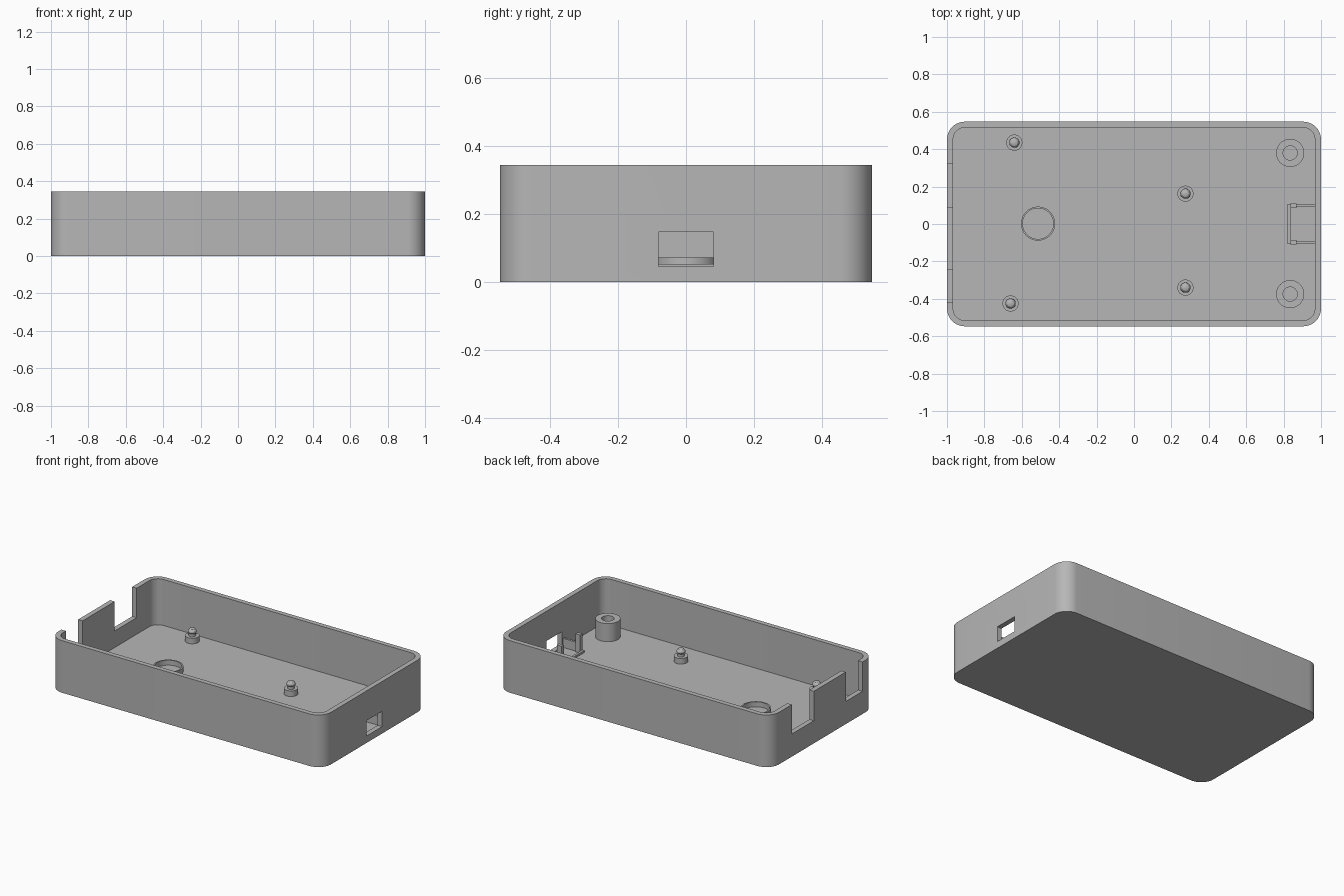
import bpy, bmesh, math

if "Cube" in bpy.data.objects:
    bpy.data.objects.remove(bpy.data.objects["Cube"])

WALL_H, FLOOR = 0.345, 0.04

grey = bpy.data.materials.new("plain grey")
grey.diffuse_color = (0.47, 0.47, 0.47, 1)
grey.use_nodes = True
grey.node_tree.nodes["Principled BSDF"].inputs["Base Color"].default_value = grey.diffuse_color


def finish(name, bm):
    """Turn a bmesh into a grey object with sharp edges kept."""
    bmesh.ops.recalc_face_normals(bm, faces=bm.faces)
    me = bpy.data.meshes.new(name)
    bm.to_mesh(me)
    bm.free()
    me.materials.append(grey)
    ob = bpy.data.objects.new(name, me)
    bpy.context.collection.objects.link(ob)
    return ob


def smooth(ob):
    bpy.ops.object.select_all(action='DESELECT')
    ob.select_set(True)
    bpy.context.view_layer.objects.active = ob
    bpy.ops.object.shade_smooth_by_angle(angle=math.radians(30))


def box(name, x0, x1, y0, y1, z0, z1):
    bm = bmesh.new()
    bmesh.ops.create_cube(bm, size=1)
    for v in bm.verts:
        v.co = (x1 if v.co.x > 0 else x0, y1 if v.co.y > 0 else y0,
                z1 if v.co.z > 0 else z0)
    return finish(name, bm)


def rounded_rect(hx, hy, r, n=10):
    pts = []
    for q, (sx, sy) in enumerate([(1, 1), (-1, 1), (-1, -1), (1, -1)]):
        for i in range(n + 1):
            a = math.pi / 2 * (q + i / n)
            pts.append((sx * (hx - r) + r * math.cos(a),
                        sy * (hy - r) + r * math.sin(a)))
    return pts


def lathe(name, x, y, profile, n=40, closed=False):
    """Revolve (radius, z) points around a vertical axis at x, y."""
    bm = bmesh.new()
    rings = [[bm.verts.new((x + r * math.cos(2 * math.pi * i / n),
                            y + r * math.sin(2 * math.pi * i / n), z))
              for i in range(n)] for r, z in profile]
    pairs = list(zip(rings, rings[1:]))
    if closed:
        pairs.append((rings[-1], rings[0]))
    else:
        bm.faces.new(rings[0])
        bm.faces.new(rings[-1])
    for a, b in pairs:
        for i in range(n):
            j = (i + 1) % n
            bm.faces.new((a[i], a[j], b[j], b[i]))
    ob = finish(name, bm)
    smooth(ob)
    return ob


# Tray: outer wall, rim, inner wall and floor from rounded rectangles
bm = bmesh.new()
loops = [[bm.verts.new((px, py, z)) for px, py in rounded_rect(hx, hy, r)]
         for hx, hy, r, z in [(1, 0.547, 0.095, 0), (1, 0.547, 0.095, WALL_H),
                              (0.967, 0.515, 0.062, WALL_H),
                              (0.967, 0.515, 0.062, FLOOR)]]
bm.faces.new(loops[0])
bm.faces.new(loops[-1])
for a, b in zip(loops, loops[1:]):
    for i in range(len(a)):
        j = (i + 1) % len(a)
        bm.faces.new((a[i], a[j], b[j], b[i]))
tray = finish("tray", bm)

# Two notches in the left wall and a port opening in the right wall
cutters = [box("notch_cutter_back", -1.1, -0.94, 0.09, 0.32, 0.15, 0.5),
           box("notch_cutter_front", -1.1, -0.94, -0.42, -0.245, 0.15, 0.5),
           box("port_cutter", 0.94, 1.1, -0.081, 0.081, 0.046, 0.148)]
bpy.context.view_layer.objects.active = tray
for c in cutters:
    m = tray.modifiers.new("cut", 'BOOLEAN')
    m.operation, m.solver, m.object = 'DIFFERENCE', 'EXACT', c
    bpy.ops.object.modifier_apply(modifier=m.name)
    bpy.data.objects.remove(c)
smooth(tray)

# Board standoffs with a rounded locating pin
S = FLOOR + 0.037
for i, (x, y) in enumerate([(-0.64, 0.435), (-0.66, -0.425),
                            (0.275, 0.162), (0.275, -0.34)]):
    lathe(f"standoff_{i + 1}", x, y,
          [(0.043, FLOOR - 0.005), (0.043, S), (0.022, S), (0.022, S + 0.018),
           (0.027, S + 0.024), (0.026, S + 0.034), (0.018, S + 0.045),
           (0.008, S + 0.049)], 32)

# Hollow screw posts
for name, y in (("screw_post_back", 0.38), ("screw_post_front", -0.375)):
    lathe(name, 0.835, y, [(0.075, FLOOR - 0.005), (0.075, FLOOR + 0.12),
                           (0.038, FLOOR + 0.12), (0.038, FLOOR - 0.005)],
          closed=True)

# Low ring on the floor
lathe("floor_ring", -0.513, 0.002,
      [(0.091, FLOOR - 0.005), (0.091, 0.073), (0.082, 0.073),
       (0.082, FLOOR - 0.005)], 56, closed=True)

# Socket bracket behind the port: low bar, side rails, corner posts
Z = FLOOR - 0.005
box("bracket_bar", 0.82, 0.836, -0.107, 0.107, Z, 0.053)
for side, s in (("front", -1), ("back", 1)):
    ya, yb = sorted((s * 0.093, s * 0.107))
    box(f"bracket_rail_{side}", 0.836, 0.97, ya, yb, Z, 0.10)
    ya, yb = sorted((s * 0.085, s * 0.109))
    box(f"bracket_post_{side}", 0.836, 0.87, ya, yb, Z, 0.16)
